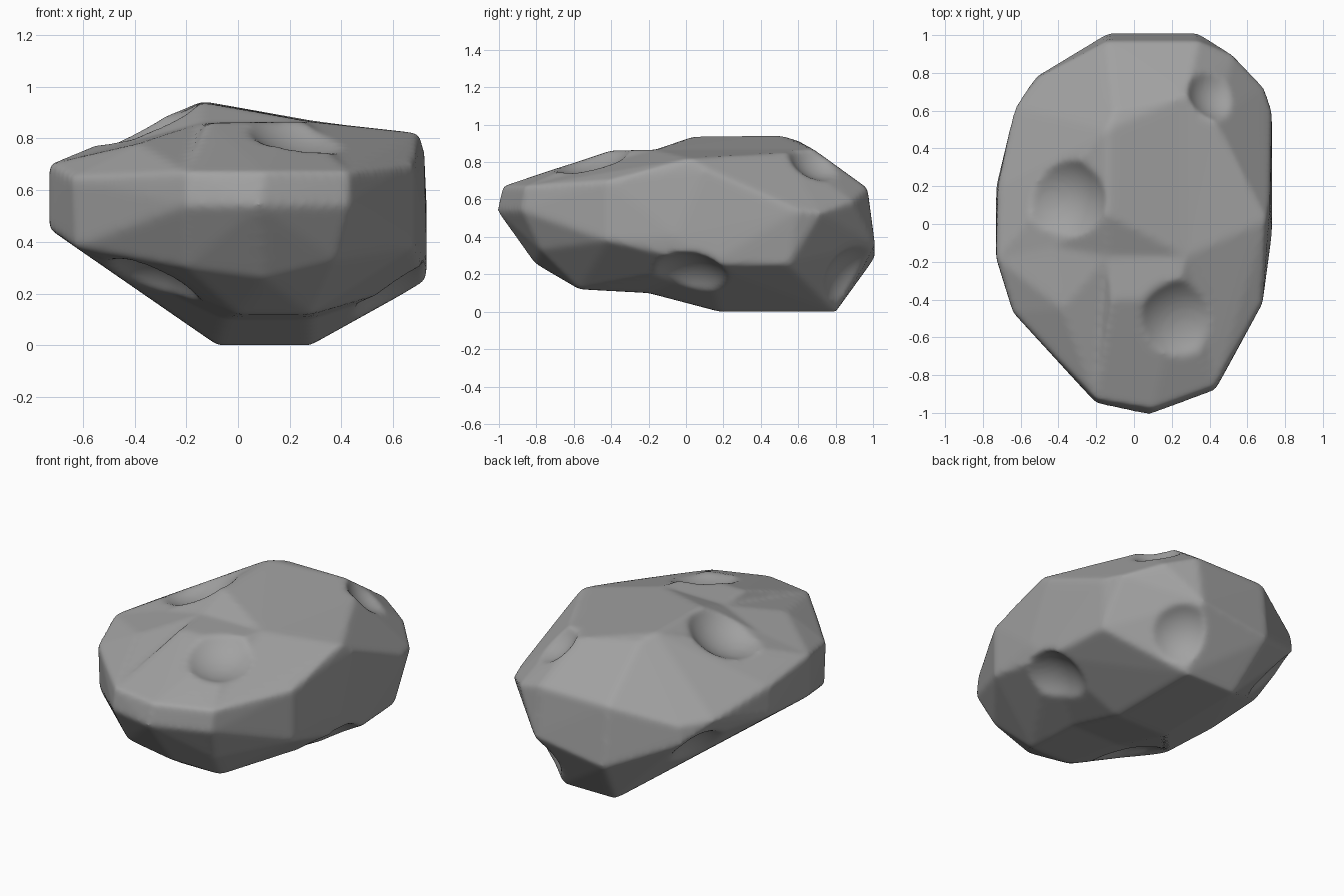
import bpy, bmesh
from mathutils import Vector

cube = bpy.data.objects.get("Cube")
if cube:
    bpy.data.objects.remove(cube, do_unlink=True)

stone = bpy.data.materials.new("grey_stone")
stone.use_nodes = True
GREY = (0.36, 0.36, 0.36, 1)
stone.diffuse_color = GREY
stone.node_tree.nodes["Principled BSDF"].inputs["Base Color"].default_value = GREY

# Faceted body: hull of the main corners
corners = [
    # top
    (-.14, .05, .94), (-.14, .5, .945), (-.1, .6, .915), (.28, .68, .87), (.43, .54, .85),
    (-.12, -.4, .86), (.22, -.4, .865), (-.38, -.45, .78), (.7, .02, .82), (.72, .1, .76),
    # front nose
    (-.2, -.93, .67), (.1, -.98, .67), (.43, -.86, .67),
    (-.2, -.95, .54), (.08, -1.01, .54), (.43, -.88, .54),
    (-.2, -.8, .3), (.1, -.81, .26), (.38, -.78, .33), (0, -.57, .12), (.28, -.57, .12),
    # left edge of the outline
    (-.73, -.18, .45), (-.73, -.18, .7), (-.73, .2, .47), (-.72, .2, .65),
    (-.64, -.47, .65), (-.63, -.47, .38), (-.63, .62, .57), (-.52, .78, .45), (-.5, .78, .56),
    # right edge of the outline
    (.73, -.05, .4), (.73, .6, .54), (.69, .72, .53), (.73, .12, .25), (.7, .55, .25),
    (.68, -.42, .7), (.68, -.42, .38), (.53, .89, .59),
    # back
    (-.14, .97, .66), (.34, .97, .66), (-.14, 1.01, .29), (.34, 1.01, .36),
    # underside
    (-.08, .18, 0), (.28, .18, 0), (-.07, .8, 0), (.28, .8, 0),
]
# Hollow corners: position, and how far each is pushed in from the hull
hollows = [(-.14, -.17, .86, .07), (.28, -.17, .865, .05), (-.42, -.12, .785, .06),
           (-.05, -.2, .1, -.07), (.28, -.2, .1, -.07)]

bm = bmesh.new()
for c in corners:
    bm.verts.new(c)
pushed = [(bm.verts.new((x, y, z + push)), push) for x, y, z, push in hollows]
hull = bmesh.ops.convex_hull(bm, input=bm.verts)
for vert, push in pushed:
    vert.co.z -= push
inside = {v for v in hull["geom_interior"] if isinstance(v, bmesh.types.BMVert)}
bmesh.ops.delete(bm, geom=list(inside), context='VERTS')
bmesh.ops.recalc_face_normals(bm, faces=bm.faces)
mesh = bpy.data.meshes.new("rock_body")
bm.to_mesh(mesh)
bm.free()
rock = bpy.data.objects.new("rock_body", mesh)
bpy.context.collection.objects.link(rock)
mesh.materials.append(stone)
bpy.context.view_layer.update()


def crater(name, near, radius, depth=.38):
    """Sphere that scoops a bowl at the surface point closest to 'near'."""
    _, spot, normal, _ = rock.closest_point_on_mesh(Vector(near))
    d = depth * radius
    ball = (radius ** 2 + d ** 2) / (2 * d)
    bpy.ops.mesh.primitive_uv_sphere_add(segments=48, ring_count=24, radius=ball,
                                         location=spot + normal * (ball - d))
    cutter = bpy.context.object
    cutter.name = name
    cutter.hide_render = True
    cutter.hide_viewport = True
    cutter.display_type = 'WIRE'
    cut = rock.modifiers.new(name, 'BOOLEAN')
    cut.operation = 'DIFFERENCE'
    cut.solver = 'EXACT'
    cut.object = cutter


crater("top_left_crater_cutter", (-.38, .16, .82), .21)
crater("top_front_crater_cutter", (.24, -.48, .83), .23)
crater("top_back_crater_cutter", (.41, .68, .8), .14)
crater("right_side_crater_cutter", (.63, .01, .27), .2)
crater("back_crater_cutter", (.37, .87, .2), .17)
crater("lower_front_crater_cutter", (-.3, -.46, .31), .19, .45)
crater("lower_back_crater_cutter", (-.52, .62, .36), .16)

# Soften every ridge and rim
remesh = rock.modifiers.new("even_surface", 'REMESH')
remesh.mode = 'VOXEL'
remesh.voxel_size = .016
remesh.use_smooth_shade = True
soften = rock.modifiers.new("worn_edges", 'SMOOTH')
soften.factor = .5
soften.iterations = 10
